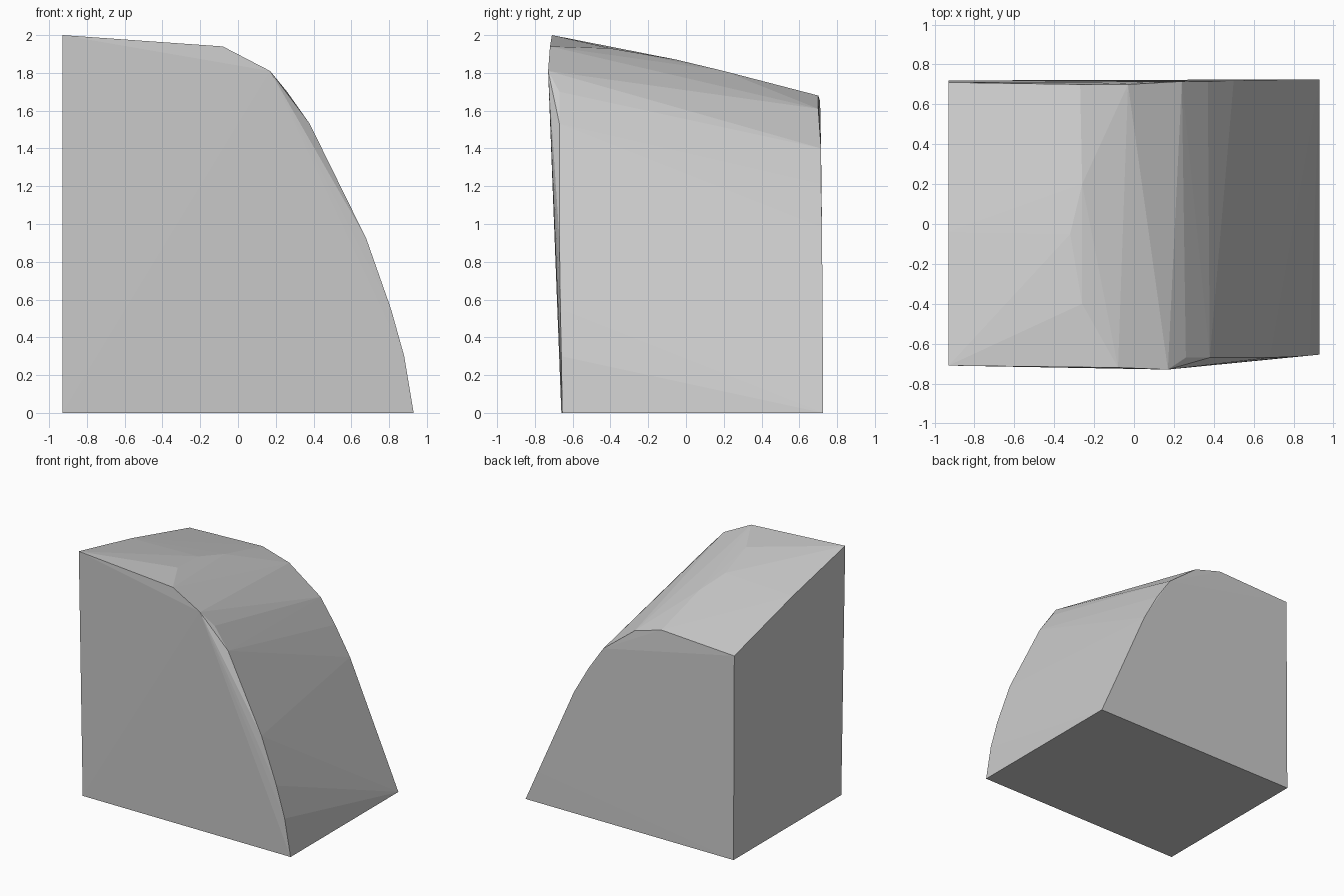
import bpy, bmesh

grey = bpy.data.materials.new("plain_grey")
grey.diffuse_color = (0.6, 0.6, 0.6, 1)

# Front outline of the block (x, y, z), leaning forward towards the top
front = [(-0.93, -0.66, 0.0), (-0.93, -0.71, 2.0), (-0.08, -0.72, 1.94),
         (0.17, -0.73, 1.81), (0.26, -0.67, 1.70), (0.38, -0.67, 1.53),
         (0.68, -0.67, 0.92), (0.81, -0.665, 0.55), (0.88, -0.66, 0.30),
         (0.93, -0.655, 0.0)]
# Lower back outline
back = [(-0.93, 0.72, 0.0), (-0.93, 0.71, 1.65), (-0.27, 0.70, 1.68),
        (-0.03, 0.70, 1.61), (0.24, 0.715, 1.40), (0.37, 0.715, 1.21),
        (0.50, 0.72, 0.98), (0.82, 0.725, 0.25), (0.93, 0.725, 0.0)]
# Slight bulge of the sloping top
crown = [(-0.93, -0.04, 1.85), (-0.26, -0.40, 1.93), (-0.32, -0.05, 1.87),
         (-0.26, 0.20, 1.81)]

# Wrap the outlines in one faceted skin
bm = bmesh.new()
for p in front + back + crown:
    bm.verts.new(p)
hull = bmesh.ops.convex_hull(bm, input=bm.verts[:])
loose = [v for v in bm.verts if not v.link_faces]
bmesh.ops.delete(bm, geom=loose, context='VERTS')
bmesh.ops.recalc_face_normals(bm, faces=bm.faces[:])

mesh = bpy.data.meshes.new("faceted_block")
bm.to_mesh(mesh)
bm.free()
mesh.materials.append(grey)
block = bpy.data.objects.new("faceted_block", mesh)
bpy.context.collection.objects.link(block)
